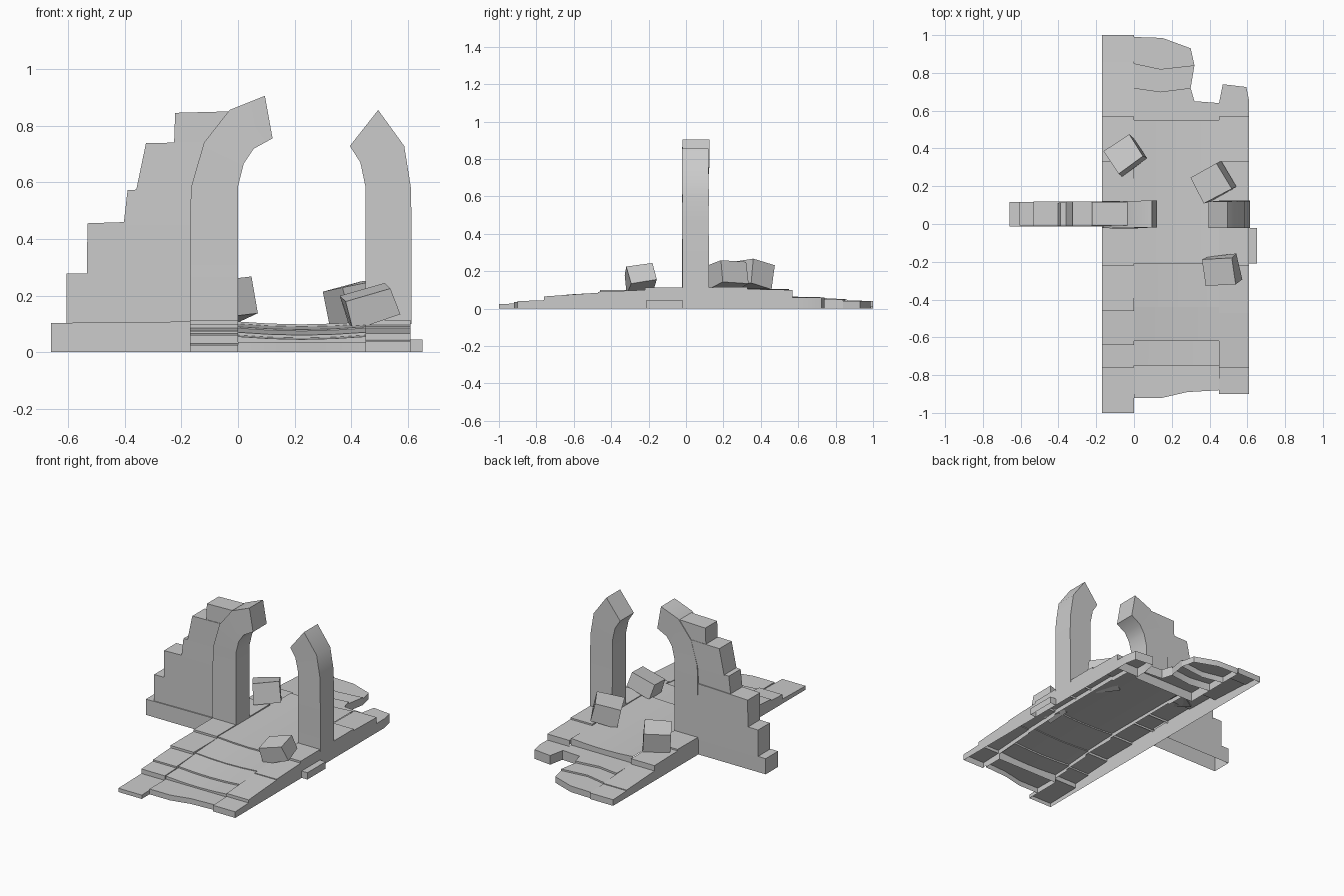
import bpy, bmesh, math, random
from mathutils import Matrix, Vector, Euler

if "Cube" in bpy.data.objects:
    bpy.data.objects.remove(bpy.data.objects["Cube"])

random.seed(4)


def finish(name, bm, shell=True):
    """Turn a bmesh into a smooth-by-angle object; shells are open underneath."""
    bmesh.ops.remove_doubles(bm, verts=bm.verts, dist=0.0001)
    bmesh.ops.recalc_face_normals(bm, faces=bm.faces)
    if shell and sum(f.normal.z * f.calc_area() for f in bm.faces) < 0:
        bmesh.ops.reverse_faces(bm, faces=bm.faces)
    me = bpy.data.meshes.new(name)
    bm.to_mesh(me)
    bm.free()
    ob = bpy.data.objects.new(name, me)
    bpy.context.collection.objects.link(ob)
    bpy.ops.object.select_all(action='DESELECT')
    ob.select_set(True)
    bpy.context.view_layer.objects.active = ob
    bpy.ops.object.shade_smooth_by_angle(angle=math.radians(32))
    return ob


def face(bm, pts):
    return bm.faces.new([bm.verts.new(p) for p in pts])


def strip(name, xs, steps, left=None, right=None, sag=0.0):
    """Stepped paving running along y. steps: (y_start, y_end, z_start, z_end).
    left/right: side skirt depth, 'ground' for a full side, None for no side."""
    prof = [(steps[0][0], 0)]
    for y0, y1, z0, z1 in steps:
        prof += [(y0, z0), (y1, z1)]
    prof.append((steps[-1][1], 0))
    bm = bmesh.new()

    def pt(i, y, z):
        t = i / (len(xs) - 1)
        return (xs[i], y, max(0, z - sag * math.sin(math.pi * t) * (z > 0)))
    for (y0, z0), (y1, z1) in zip(prof, prof[1:]):
        for i in range(len(xs) - 1):
            face(bm, [pt(i, y0, z0), pt(i + 1, y0, z0), pt(i + 1, y1, z1), pt(i, y1, z1)])
    for x, depth in ((xs[0], left), (xs[-1], right)):
        if depth is None:
            continue
        for y0, y1, z0, z1 in steps:
            b0, b1 = (0, 0) if depth == 'ground' else (max(0, z0 - depth), max(0, z1 - depth))
            face(bm, [(x, y0, b0), (x, y1, b1), (x, y1, z1), (x, y0, z0)])
    return finish(name, bm)


def slab(name, outline, z):
    """Broken slab without underside; its first outline edge stays open."""
    bm = bmesh.new()
    face(bm, [(x, y, z) for x, y in outline])
    n = len(outline)
    for i in range(1, n):
        (x0, y0), (x1, y1) = outline[i], outline[(i + 1) % n]
        face(bm, [(x0, y0, 0), (x1, y1, 0), (x1, y1, z), (x0, y0, z)])
    return finish(name, bm)


def tower(name, stations, y0, y1):
    """Stacked masonry: each station is (left x, left z, right x, right z)."""
    bm = bmesh.new()
    rings = []
    for lx, lz, rx, rz in stations:
        j = random.uniform(-0.003, 0.003)
        rings.append([bm.verts.new(p) for p in
                      ((lx, y0 + j, lz), (rx, y0 + j, rz), (rx, y1 + j, rz), (lx, y1 + j, lz))])
    for a, b in zip(rings, rings[1:]):
        for i in range(4):
            k = (i + 1) % 4
            bm.faces.new([a[i], a[k], b[k], b[i]])
    bm.faces.new(rings[-1])
    return finish(name, bm)


# Kerbs on both sides of the paving
strip("left_kerb", [-0.17, 0.0], [
    (-1.0, -0.76, 0.025, 0.03), (-0.76, -0.64, 0.06, 0.065), (-0.64, -0.46, 0.075, 0.085),
    (-0.46, -0.22, 0.1, 0.1), (-0.22, 0.33, 0.113, 0.115), (0.33, 0.57, 0.105, 0.1),
    (0.57, 0.86, 0.065, 0.05), (0.86, 1.0, 0.045, 0.04)], left='ground', right=0.03)
strip("right_kerb", [0.45, 0.61], [
    (-0.9, -0.76, 0.04, 0.045), (-0.76, -0.47, 0.065, 0.085), (-0.47, -0.22, 0.09, 0.1),
    (-0.22, 0.33, 0.113, 0.115), (0.33, 0.57, 0.105, 0.1)], left=0.03, right='ground')

# Sagging paving between the kerbs
strip("paving", [0, 0.11, 0.225, 0.34, 0.45], [
    (-0.75, -0.62, 0.055, 0.06), (-0.62, -0.44, 0.07, 0.085), (-0.44, -0.21, 0.09, 0.1),
    (-0.21, 0.55, 0.108, 0.106)], sag=0.01)

# Broken slabs at both ends
slab("front_broken_slab", [(0.45, -0.75), (0, -0.75), (0, -0.92), (0.15, -0.92), (0.28, -0.89), (0.45, -0.88)], 0.035)
slab("back_slab_inner", [(0, 0.55), (0.45, 0.55), (0.45, 0.64), (0.32, 0.65), (0.30, 0.72), (0.14, 0.70), (0, 0.72)], 0.062)
slab("back_slab_middle", [(0, 0.72), (0.14, 0.70), (0.30, 0.72), (0.32, 0.84), (0.14, 0.82), (0, 0.85)], 0.05)
slab("back_slab_outer", [(0, 0.85), (0.14, 0.82), (0.32, 0.84), (0.30, 0.93), (0.15, 0.985), (0, 0.99)], 0.04)
slab("back_right_slab", [(0.45, 0.57), (0.61, 0.57), (0.61, 0.65), (0.595, 0.725), (0.47, 0.74), (0.45, 0.64)], 0.06)
slab("side_stone", [(0.61, -0.02), (0.61, -0.21), (0.652, -0.21), (0.652, -0.02)], 0.045)

# Broken arch: two piers bending towards each other
tower("left_pier", [
    (-0.17, 0.1, 0, 0.1), (-0.17, 0.28, 0, 0.28), (-0.17, 0.465, 0, 0.465),
    (-0.165, 0.585, 0, 0.585), (-0.12, 0.74, 0.02, 0.665),
    (-0.03, 0.855, 0.055, 0.718), (0.095, 0.905, 0.122, 0.755)], -0.02, 0.122)
tower("right_pier", [
    (0.45, 0.1, 0.613, 0.1), (0.45, 0.28, 0.613, 0.28), (0.45, 0.465, 0.613, 0.465),
    (0.45, 0.585, 0.61, 0.585), (0.432, 0.67, 0.587, 0.728),
    (0.395, 0.728, 0.495, 0.855)], -0.02, 0.122)

# Stepped wall buttressing the left pier
courses = [
    [(-0.66, 0, -0.17, 0), (-0.66, 0.103, -0.17, 0.108)],
    [(-0.605, 0.1, -0.16, 0.1), (-0.605, 0.277, -0.16, 0.283)],
    [(-0.533, 0.27, -0.16, 0.27), (-0.532, 0.455, -0.16, 0.467)],
    [(-0.404, 0.45, -0.16, 0.45), (-0.39, 0.572, -0.16, 0.585)],
    [(-0.36, 0.57, -0.16, 0.57), (-0.325, 0.738, -0.115, 0.742)],
    [(-0.226, 0.73, -0.11, 0.73), (-0.222, 0.845, -0.035, 0.85)],
]
for i, course in enumerate(courses):
    inset = 0.003 * (i % 2)
    tower(f"wall_course_{i + 1}", course, -0.012 + inset, 0.117 - inset)

# Fallen stones: position, size, tilt in degrees
for i, (loc, size, rot) in enumerate([
        ((-0.045, 0.365, 0.178), (0.16, 0.145, 0.135), (-12, -5, 35)),
        ((0.418, 0.222, 0.178), (0.165, 0.155, 0.125), (-3, -14, 29)),
        ((0.462, -0.243, 0.163), (0.172, 0.145, 0.105), (10, -18, 6))]):
    bm = bmesh.new()
    bmesh.ops.create_cube(bm, size=1)
    for v in bm.verts:
        v.co = Vector(c * s for c, s in zip(v.co, size))
        v.co += Vector(random.uniform(-0.006, 0.006) for _ in range(3))
    turn = Euler([math.radians(a) for a in rot]).to_matrix().to_4x4()
    bmesh.ops.transform(bm, matrix=Matrix.Translation(loc) @ turn, verts=bm.verts)
    finish(f"fallen_stone_{i + 1}", bm, shell=False)
